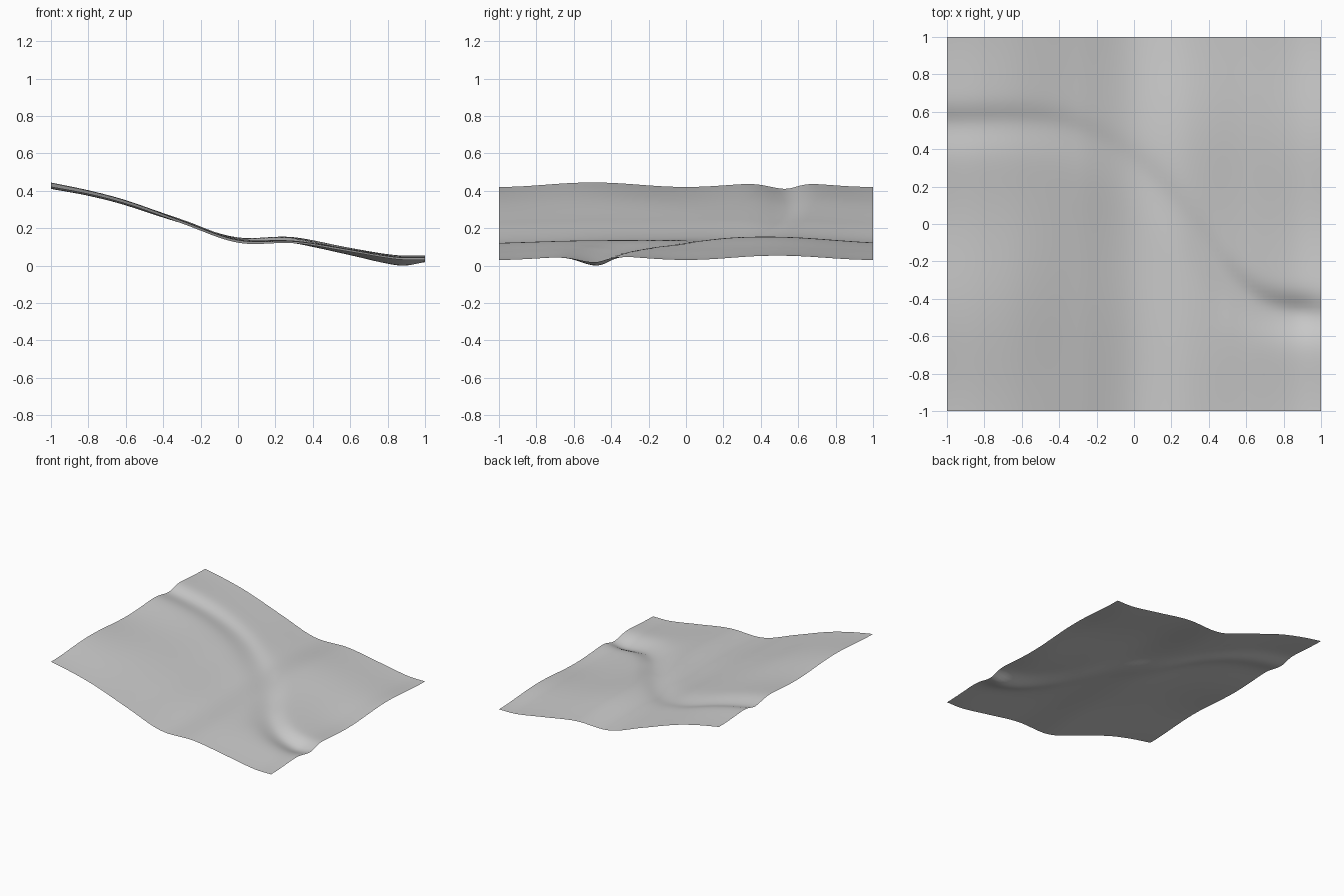
import bpy
import bmesh
from math import sin, cos, pi, exp, hypot

SEGMENTS = 72

# Rim height along x, and the centre line and depth of the gully
RIM = [(-1, .42), (-.8, .382), (-.6, .33), (-.3, .225), (0, .122),
       (.3, .119), (.6, .073), (.85, .033), (1, .03)]
GULLY_LINE = [(-1, .53), (-.5, .53), (-.25, .46), (0, .3), (.2, .1),
              (.35, -.1), (.5, -.3), (.7, -.44), (1, -.49)]
GULLY_DEPTH = [(-1, .034), (-.5, .024), (0, .016), (.4, .024),
               (.8, .05), (.9, .052), (1, .036)]


def curve(points, x):
    """Smooth curve through the points (cubic Hermite)."""
    def slope(i):
        a, b = points[max(i - 1, 0)], points[min(i + 1, len(points) - 1)]
        return (b[1] - a[1]) / (b[0] - a[0])
    i = 0
    while i < len(points) - 2 and x > points[i + 1][0]:
        i += 1
    (x0, y0), (x1, y1) = points[i], points[i + 1]
    w = x1 - x0
    t = (x - x0) / w
    s = t * t * (3 - 2 * t)
    return (y0 + (y1 - y0) * s + w * slope(i) * t * (1 - t) ** 2
            - w * slope(i + 1) * t * t * (1 - t))


def mound(x, y, cx, cy, size):
    return exp(-((x - cx) ** 2 + (y - cy) ** 2) / size ** 2)


def height(x, y):
    z = curve(RIM, x)
    # Twin swells at the sides blend into one broad swell in the middle
    side = x * x
    z += .024 * side * sin(pi * y) ** 2
    z += .02 * (1 - side) * cos(pi * y / 2)
    z += .02 * mound(x, y, .15, .5, .35)
    # Gully with a steep far bank and a gentle near bank
    step = .02
    bend = (curve(GULLY_LINE, min(x + step, 1))
            - curve(GULLY_LINE, max(x - step, -1))) / (2 * step)
    d = (y - curve(GULLY_LINE, x)) / hypot(1, bend)
    width = .085 if d > 0 else .12
    z -= curve(GULLY_DEPTH, x) * exp(-(d / width) ** 2)
    # Faint unevenness, fading out at the rim
    fade = (1 - x * x) * (1 - y * y)
    return z + .003 * fade * sin(7 * x + 2 * y) * cos(6 * y - 3 * x)


# Ground sheet
bpy_cube = bpy.data.objects.get("Cube")
if bpy_cube:
    bpy.data.objects.remove(bpy_cube, do_unlink=True)

bm = bmesh.new()
bmesh.ops.create_grid(bm, x_segments=SEGMENTS, y_segments=SEGMENTS, size=1)
for v in bm.verts:
    v.co.z = height(v.co.x, v.co.y)
lowest = min(v.co.z for v in bm.verts)
for v in bm.verts:
    v.co.z -= lowest
for f in bm.faces:
    f.smooth = True
mesh = bpy.data.meshes.new("terrain_ground")
bm.to_mesh(mesh)
bm.free()
ground = bpy.data.objects.new("terrain_ground", mesh)
bpy.context.collection.objects.link(ground)

# Plain grey
grey = bpy.data.materials.new("plain_grey")
grey.use_nodes = True
colour = (.6, .6, .6, 1)
grey.diffuse_color = colour
shader = grey.node_tree.nodes["Principled BSDF"]
shader.inputs["Base Color"].default_value = colour
shader.inputs["Roughness"].default_value = .9
mesh.materials.append(grey)
